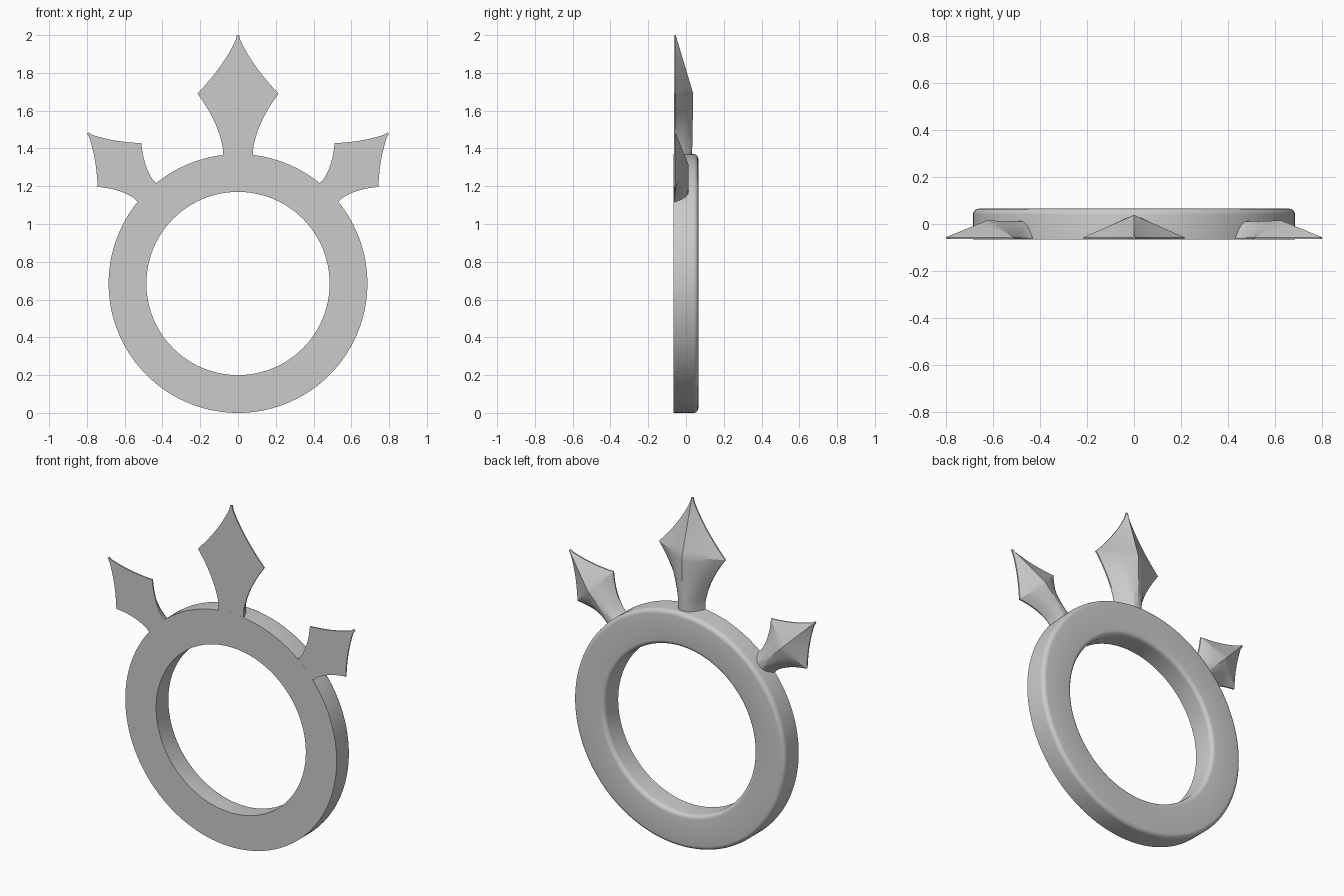
import bpy, bmesh, math
from mathutils import Matrix

cube = bpy.data.objects.get("Cube")
if cube:
    bpy.data.objects.remove(cube)

CENTRE_Z, OUTER, INNER = 0.685, 0.685, 0.485
FRONT, BACK = -0.065, 0.065

grey = bpy.data.materials.new("plain_grey")
grey.use_nodes = True
colour = (0.6, 0.6, 0.6, 1)
grey.diffuse_color = colour
grey.node_tree.nodes["Principled BSDF"].inputs["Base Color"].default_value = colour


def finish(bm, name, angle):
    bmesh.ops.recalc_face_normals(bm, faces=bm.faces)
    mesh = bpy.data.meshes.new(name)
    bm.to_mesh(mesh)
    bm.free()
    mesh.materials.append(grey)
    obj = bpy.data.objects.new(name, mesh)
    bpy.context.collection.objects.link(obj)
    bpy.ops.object.select_all(action="DESELECT")
    obj.select_set(True)
    bpy.context.view_layer.objects.active = obj
    bpy.ops.object.shade_smooth_by_angle(angle=math.radians(angle))
    return obj


def bridge(bm, a, b):
    for i in range(len(a)):
        j = (i + 1) % len(a)
        bm.faces.new((a[i], a[j], b[j], b[i]))


# Ring: sharp front edges, rounded back edges
def make_ring(round_r=0.025, steps=5, sides=144):
    profile = [(INNER, FRONT), (OUTER, FRONT)]
    for cx, start in ((OUTER - round_r, 0), (INNER + round_r, 90)):
        for k in range(steps + 1):
            a = math.radians(start + 90 * k / steps)
            profile.append((cx + round_r * math.cos(a),
                            BACK - round_r + round_r * math.sin(a)))
    bm = bmesh.new()
    loops = []
    for s in range(sides):
        a = 2 * math.pi * s / sides
        loops.append([bm.verts.new((r * math.sin(a), y, CENTRE_Z + r * math.cos(a)))
                      for r, y in profile])
    for s in range(sides):
        bridge(bm, loops[s], loops[(s + 1) % sides])
    finish(bm, "ring", 35)


# Spike: flat front, ridged back, concave edges, lofted outwards along the radius
def make_spike(name, tilt, neck, wide, tip, peak_y, neck_y, bend):
    (neck_r, neck_w), (wide_r, wide_w) = neck, wide
    rim = 0.008
    peak, base = peak_y - FRONT, neck_y - FRONT
    stations = [(OUTER - 0.04, neck_w + 0.004, base, 2.4),
                (neck_r, neck_w + 0.004, base, 2.4)]
    steps = 12
    for k in range(1, steps + 1):      # flaring neck
        t = k / steps
        w = neck_w + (wide_w - neck_w) * t - 4 * bend * t * (1 - t)
        stations.append((neck_r + (wide_r - neck_r) * t, w,
                         base + (peak - base) * t, 2.4 - 1.4 * t))
    for k in range(1, steps + 1):      # pointed blade
        t = k / steps
        w = wide_w * (1 - t) - 4 * bend * 0.8 * t * (1 - t)
        stations.append((wide_r + (tip - wide_r) * t, max(w, 0.006),
                         peak + (rim + 0.002 - peak) * t, 1))
    bm = bmesh.new()
    loops = []
    n = 8
    for r, w, depth, power in stations:
        section = [(-w, 0), (w, 0)]
        for k in range(n + 1):
            u = 1 - 2 * k / n
            section.append((w * u, rim + (depth - rim) * (1 - abs(u) ** power)))
        loops.append([bm.verts.new((x, FRONT + 0.0004 + y, r)) for x, y in section])
    for a, b in zip(loops, loops[1:]):
        bridge(bm, a, b)
    bm.faces.new(loops[0])
    bm.faces.new(loops[-1])
    place = Matrix.Translation((0, 0, CENTRE_Z)) @ Matrix.Rotation(tilt, 4, "Y")
    bm.transform(place)
    finish(bm, name, 22)


make_ring()
make_spike("centre_spike", 0, (0.685, 0.076), (1.005, 0.215), 1.315, 0.038, 0.032, 0.026)
for side, sign in (("left", 1), ("right", -1)):
    make_spike(side + "_spike", sign * math.pi / 4, (0.688, 0.066), (0.887, 0.164),
               1.126, 0.014, 0.012, 0.018)
